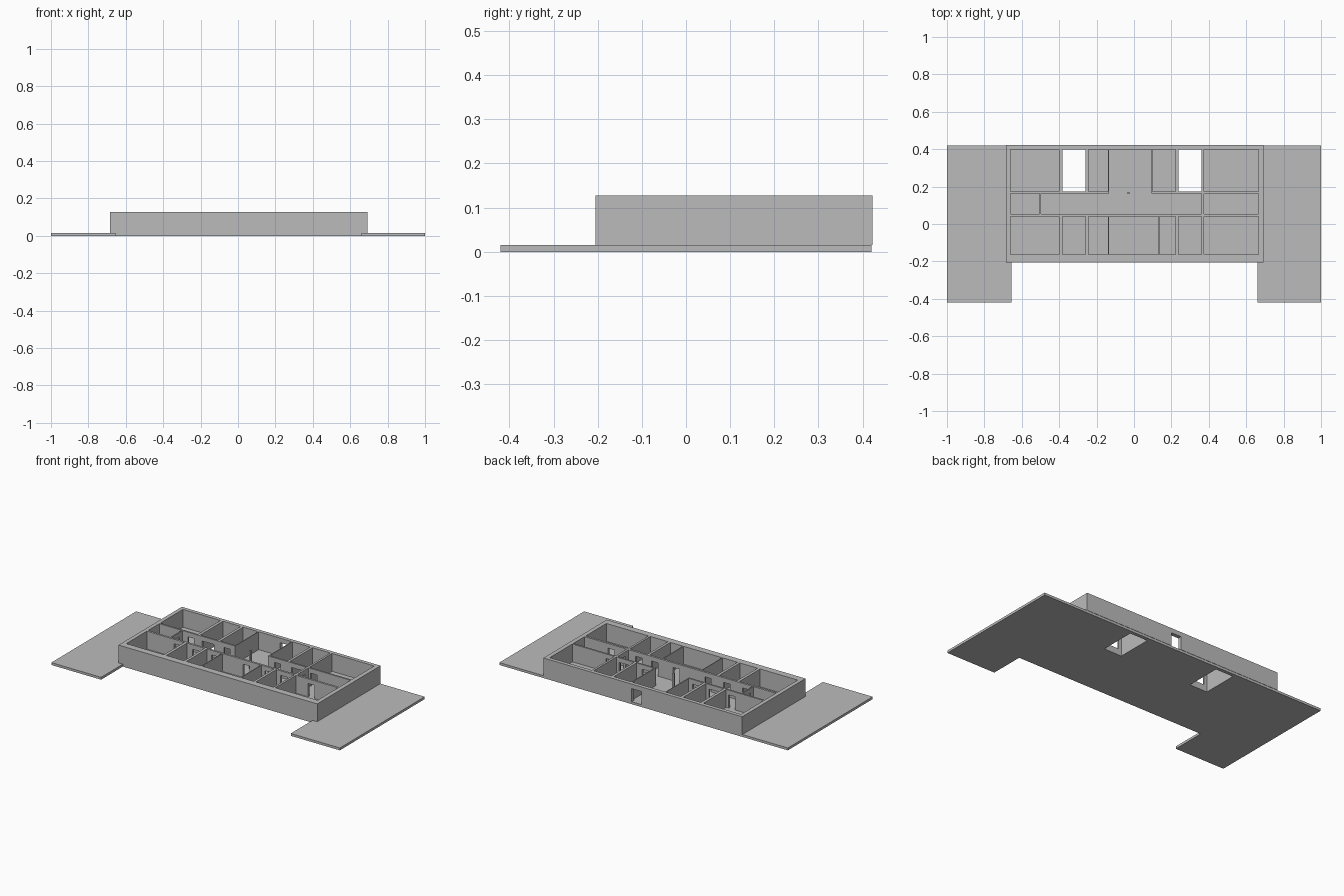
import bpy
import bmesh

if "Cube" in bpy.data.objects:
    bpy.data.objects.remove(bpy.data.objects["Cube"], do_unlink=True)

# Single plain grey
grey = bpy.data.materials.new("concrete_grey")
grey.use_nodes = True
colour = (0.5, 0.5, 0.5, 1)
grey.diffuse_color = colour
grey.node_tree.nodes["Principled BSDF"].inputs["Base Color"].default_value = colour

FLOOR, TOP = 0.015, 0.127


def add_box(bm, x0, x1, y0, y1, z0, z1):
    verts = bmesh.ops.create_cube(bm, size=1)["verts"]
    for v in verts:
        v.co = (x1 if v.co.x > 0 else x0,
                y1 if v.co.y > 0 else y0,
                z1 if v.co.z > 0 else z0)


def make(name, boxes):
    bm = bmesh.new()
    for b in boxes:
        add_box(bm, *b)
    mesh = bpy.data.meshes.new(name)
    bm.to_mesh(mesh)
    bm.free()
    obj = bpy.data.objects.new(name, mesh)
    bpy.context.collection.objects.link(obj)
    mesh.materials.append(grey)
    return obj


def cut(obj, boxes):
    cutter = make("cutter", boxes)
    cutter.hide_render = True
    mod = obj.modifiers.new("cut", "BOOLEAN")
    mod.operation = "DIFFERENCE"
    mod.solver = "EXACT"
    mod.use_self = True
    mod.object = cutter
    bpy.context.view_layer.update()
    deps = bpy.context.evaluated_depsgraph_get()
    mesh = bpy.data.meshes.new_from_object(obj.evaluated_get(deps))
    obj.modifiers.clear()
    obj.data = mesh
    bpy.data.objects.remove(cutter, do_unlink=True)


# Room spans along x, row by row, and the rows along y
BACK, MIDDLE, FRONT = (0.174, 0.398), (0.053, 0.163), (-0.163, 0.04)
left_court, right_court = (-0.382, -0.26), (0.238, 0.361)
back_rooms = [(-0.66, -0.4), left_court, (-0.243, -0.14),
              (0.1, 0.222), right_court, (0.374, 0.666)]
middle_rooms = [(-0.66, -0.505), (-0.498, 0.36), (0.374, 0.666)]
front_rooms = [(-0.66, -0.4), (-0.382, -0.26), (-0.243, -0.14), (-0.135, 0.13),
               (0.136, 0.222), (0.238, 0.361), (0.374, 0.666)]

rooms = [(*x, *row, 0, 0.2)
         for row, spans in ((BACK, back_rooms), (MIDDLE, middle_rooms), (FRONT, front_rooms))
         for x in spans]
rooms.append((-0.135, 0.094, 0.1, 0.398, 0, 0.2))  # entrance hall, open to the corridor

# Doorways: corridor walls, corridor ends, rear entrance, court windows
DOOR = 0.098
doors = [(x - 0.022, x + 0.022, 0.03, 0.06, 0, DOOR)
         for x in (-0.45, -0.32, -0.19, 0.03, 0.18, 0.29, 0.48)]
doors += [(x - 0.022, x + 0.022, 0.155, 0.18, 0, DOOR) for x in (-0.44, -0.19, 0.16, 0.41)]
doors += [(x - 0.02, x + 0.02, 0.085, 0.13, 0, DOOR) for x in (-0.5, 0.367)]
doors.append((0.013, 0.083, 0.38, 0.44, 0, DOOR))
doors += [(a + 0.02, b - 0.02, 0.155, 0.18, 0.04, DOOR) for a, b in (left_court, right_court)]

walls = make("building_walls", [(-0.685, 0.693, -0.205, 0.422, FLOOR, TOP)])
cut(walls, rooms)
cut(walls, doors)

# Ground slab with forward wings and two open courts
slab = make("ground_slab", [(-1, 1, -0.42, 0.42, 0, FLOOR)])
cut(slab, [(-0.655, 0.66, -0.6, -0.205, -0.1, 0.1)])
cut(slab, [(*c, *BACK, -0.1, 0.1) for c in (left_court, right_court)])

# Slim column in the hall opening
make("hall_column", [(-0.036, -0.024, 0.16, 0.172, FLOOR, TOP)])
